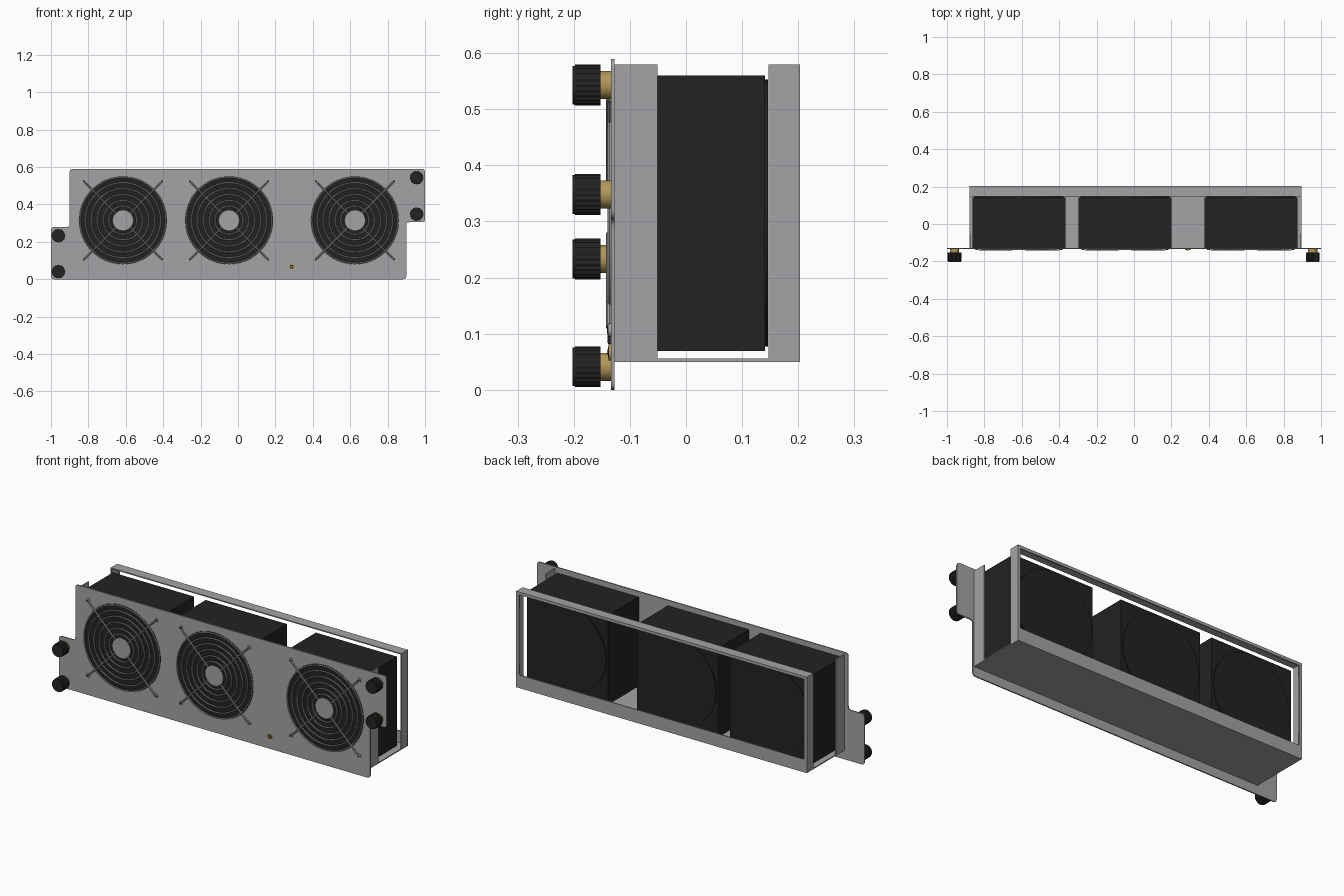
import bpy, math
from mathutils import Vector, Matrix

cube = bpy.data.objects.get("Cube")
if cube:
    bpy.data.objects.remove(cube, do_unlink=True)


def material(name, rgb):
    m = bpy.data.materials.new(name)
    m.use_nodes = True
    m.diffuse_color = (*rgb, 1)
    m.node_tree.nodes["Principled BSDF"].inputs["Base Color"].default_value = (*rgb, 1)
    return m


STEEL = material("grey steel", (0.37, 0.37, 0.38))
BLACK = material("black plastic", (0.016, 0.016, 0.016))
BRASS = material("brass", (0.45, 0.31, 0.1))


def smooth(obj):
    bpy.ops.object.select_all(action='DESELECT')
    obj.select_set(True)
    bpy.context.view_layer.objects.active = obj
    bpy.ops.object.shade_smooth_by_angle(angle=math.radians(35))


def box(name, x, y, z, mat):
    """Box from three (low, high) ranges."""
    mid = [(r[0] + r[1]) / 2 for r in (x, y, z)]
    bpy.ops.mesh.primitive_cube_add(size=1, location=mid)
    o = bpy.context.object
    o.name = name
    o.scale = [r[1] - r[0] for r in (x, y, z)]
    o.data.materials.append(mat)
    return o


def disc(name, x, z, y0, y1, r, mat, sides=32):
    """Cylinder along y."""
    bpy.ops.mesh.primitive_cylinder_add(vertices=sides, radius=r, depth=y1 - y0,
                                        location=(x, (y0 + y1) / 2, z),
                                        rotation=(math.pi / 2, 0, 0))
    o = bpy.context.object
    o.name = name
    o.data.materials.append(mat)
    smooth(o)
    return o


def ring(name, x, z, y, radius, wire, mat):
    bpy.ops.mesh.primitive_torus_add(major_radius=radius, minor_radius=wire,
                                     major_segments=56, minor_segments=8,
                                     location=(x, y, z), rotation=(math.pi / 2, 0, 0))
    o = bpy.context.object
    o.name = name
    o.data.materials.append(mat)
    smooth(o)


def circle(cx, cz, r, n=64):
    return [(cx + r * math.cos(2 * math.pi * i / n), cz + r * math.sin(2 * math.pi * i / n))
            for i in range(n)]


def rect(x0, x1, z0, z1):
    return [(x0, z0), (x1, z0), (x1, z1), (x0, z1)]


def rounded(points, r, steps=5):
    """Round every corner of a polygon."""
    out = []
    for i, p in enumerate(points):
        p = Vector(p)
        a = p + (Vector(points[i - 1]) - p).normalized() * r
        b = p + (Vector(points[(i + 1) % len(points)]) - p).normalized() * r
        for k in range(steps + 1):
            t = k / steps
            out.append(a * (1 - t) ** 2 + p * 2 * t * (1 - t) + b * t * t)
    return out


def plate(name, outlines, y0, y1, mat):
    """Flat sheet in the xz plane; outlines after the first are holes."""
    cu = bpy.data.curves.new(name, 'CURVE')
    cu.dimensions = '2D'
    cu.fill_mode = 'BOTH'
    cu.extrude = (y1 - y0) / 2
    for pts in outlines:
        s = cu.splines.new('POLY')
        s.points.add(len(pts) - 1)
        for sp, p in zip(s.points, pts):
            sp.co = (p[0], p[1], 0, 1)
        s.use_cyclic_u = True
    tmp = bpy.data.objects.new(name + "_outline", cu)
    bpy.context.collection.objects.link(tmp)
    bpy.context.view_layer.update()
    dg = bpy.context.evaluated_depsgraph_get()
    me = bpy.data.meshes.new_from_object(tmp.evaluated_get(dg))
    bpy.data.objects.remove(tmp, do_unlink=True)
    me.transform(Matrix.Translation((0, (y0 + y1) / 2, 0)) @ Matrix.Rotation(math.pi / 2, 4, 'X'))
    me.materials.clear()
    me.materials.append(mat)
    o = bpy.data.objects.new(name, me)
    bpy.context.collection.objects.link(o)
    return o


FAN_X = (-0.615, -0.048, 0.625)
FAN_Z = 0.315
FRONT, BACK = -0.134, -0.127      # front panel faces
LEFT, RIGHT = 0.895, -0.88        # tray ends
REAR, LOW, TOP, T = 0.203, 0.05, 0.58, 0.006

# Front panel with offset ears and fan openings
panel = rounded([(-1, 0), (0.9, 0), (0.9, 0.305), (1, 0.305), (1, 0.59),
                 (-0.9, 0.59), (-0.9, 0.28), (-1, 0.28)], 0.018)
plate("front_panel", [panel] + [circle(x, FAN_Z, 0.235) for x in FAN_X], FRONT, BACK, STEEL)

# Tray: floor, side flanges, rear frame
box("tray_floor", (RIGHT, LEFT), (BACK, REAR), (LOW, LOW + T), STEEL)
for side, x in (("left", (LEFT - T, LEFT)), ("right", (RIGHT, RIGHT + T))):
    box(side + "_front_flange", x, (BACK, -0.051), (LOW, TOP), STEEL)
    box(side + "_rear_flange", x, (0.147, REAR), (LOW, TOP), STEEL)
box("top_rear_flange", (RIGHT, LEFT), (0.147, REAR), (TOP - T, TOP), STEEL)
plate("rear_frame", [rect(RIGHT, LEFT, LOW, TOP),
                     rect(RIGHT + 0.016, LEFT - 0.016, 0.122, TOP - 0.016)],
      REAR - T, REAR, STEEL)

# Fans with wire guards
for n, x in enumerate(FAN_X, 1):
    tag = f"fan_{n}_"
    box(tag + "body", (x - 0.248, x + 0.248), (BACK, 0.141), (0.069, 0.56), BLACK)
    disc(tag + "rear_disc", x, FAN_Z, 0.14, 0.146, 0.238, BLACK, 64)
    disc(tag + "guard_hub", x, FAN_Z, -0.14, -0.135, 0.056, STEEL, 40)
    for k, r in enumerate((0.075, 0.105, 0.138, 0.17, 0.201, 0.23)):
        ring(f"{tag}guard_ring_{k + 1}", x, FAN_Z, -0.136, r, 0.0042, STEEL)
    for k in range(4):
        a = math.pi / 4 + k * math.pi / 2
        mid, length = 0.17, 0.235
        bpy.ops.mesh.primitive_cylinder_add(
            vertices=10, radius=0.005, depth=length,
            location=(x + mid * math.cos(a), -0.138, FAN_Z + mid * math.sin(a)),
            rotation=(0, math.pi / 2 - a, 0))
        spoke = bpy.context.object
        spoke.name = f"{tag}guard_spoke_{k + 1}"
        spoke.data.materials.append(STEEL)
        smooth(spoke)
        sx, sz = x + 0.295 * math.cos(a), FAN_Z + 0.295 * math.sin(a)
        disc(f"{tag}screw_{k + 1}", sx, sz, -0.139, FRONT, 0.012, STEEL, 16)
        disc(f"{tag}screw_socket_{k + 1}", sx, sz, -0.1405, -0.138, 0.006, BLACK, 6)

# Knurled thumbscrews on the ears
for n, (x, z) in enumerate([(-0.96, 0.041), (-0.96, 0.233), (0.955, 0.348), (0.955, 0.543)], 1):
    disc(f"thumbscrew_{n}_collar", x, z, -0.153, FRONT, 0.025, BRASS)
    teeth = 22
    knurl = []
    for i in range(teeth * 4):
        r = 0.0365 if i % 4 < 2 else 0.0335
        a = 2 * math.pi * i / (teeth * 4)
        knurl.append((x + r * math.cos(a), z + r * math.sin(a)))
    plate(f"thumbscrew_{n}_knob", [knurl], -0.198, -0.152, BLACK)
    disc(f"thumbscrew_{n}_cap", x, z, -0.202, -0.197, 0.0345, BLACK)

# Indicator lamp
disc("lamp_bezel", 0.287, 0.067, -0.138, FRONT, 0.015, BRASS, 24)
disc("lamp_recess", 0.287, 0.067, -0.139, -0.137, 0.010, BLACK, 20)
disc("lamp_lens", 0.287, 0.067, -0.141, -0.138, 0.005, BRASS, 16)
